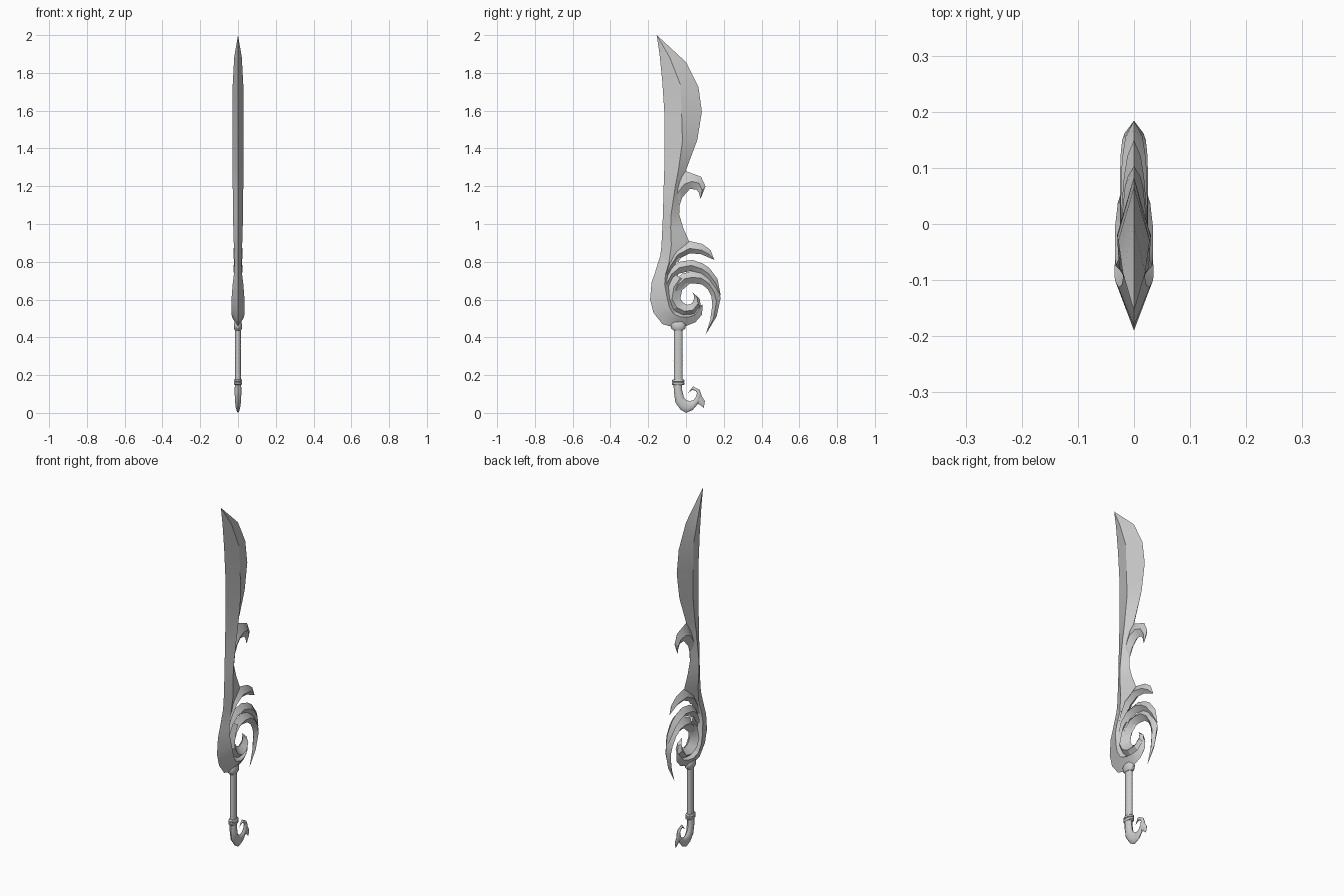
import bpy, bmesh, math

if "Cube" in bpy.data.objects:
    bpy.data.objects.remove(bpy.data.objects["Cube"], do_unlink=True)

# One plain metal colour
steel = bpy.data.materials.new("grey_steel")
steel.use_nodes = True
GREY = (0.6, 0.6, 0.6, 1)
steel.diffuse_color = GREY
steel.node_tree.nodes["Principled BSDF"].inputs["Base Color"].default_value = GREY


def loft(name, rings, angle):
    """Skin a list of equal-length point rings into a closed solid."""
    bm = bmesh.new()
    loops = [[bm.verts.new(p) for p in ring] for ring in rings]
    n = len(rings[0])
    for a, b in zip(loops, loops[1:]):
        for i in range(n):
            j = (i + 1) % n
            bm.faces.new((a[i], a[j], b[j], b[i]))
    bm.faces.new(loops[0])
    bm.faces.new(loops[-1])
    bmesh.ops.remove_doubles(bm, verts=bm.verts, dist=1e-5)
    bmesh.ops.recalc_face_normals(bm, faces=bm.faces)
    mesh = bpy.data.meshes.new(name)
    bm.to_mesh(mesh)
    bm.free()
    mesh.materials.append(steel)
    obj = bpy.data.objects.new(name, mesh)
    bpy.context.collection.objects.link(obj)
    bpy.ops.object.select_all(action='DESELECT')
    obj.select_set(True)
    bpy.context.view_layer.objects.active = obj
    bpy.ops.object.shade_smooth_by_angle(angle=math.radians(angle))
    return obj


def ribbon(name, rows, ridge=0.5, sides=0, angle=25):
    """Rows are (outer y, z, inner y, z, half thickness[, ridge position]).
    The section is a diamond, or an ellipse when sides is given."""
    rings = []
    for ay, az, by, bz, t, *r in rows:
        f = r[0] if r else ridge
        if sides:
            ang = [2 * math.pi * i / sides for i in range(sides)]
            section = [(0.5 - 0.5 * math.cos(a), math.sin(a)) for a in ang]
        else:
            section = [(0, 0), (f, 1), (1, 0), (f, -1)]
        rings.append([(s * t, ay + (by - ay) * u, az + (bz - az) * u) for u, s in section])
    return loft(name, rings, angle)


def turned(name, profile, cy, sides=14):
    """Oval upright part; profile is (z, x radius, y radius)."""
    ang = [2 * math.pi * i / sides for i in range(sides)]
    return loft(name, [[(rx * math.cos(a), cy + ry * math.sin(a), z) for a in ang]
                       for z, rx, ry in profile], 40)


# Blade: cutting edge, ridge and back
ribbon("blade", [
    (-.155, 2.0, -.155, 2.0, 0),
    (-.140, 1.90, 0, 1.857, .020, .38),
    (-.125, 1.75, .066, 1.725, .028, .50),
    (-.115, 1.60, .084, 1.595, .030, .46),
    (-.115, 1.43, .060, 1.445, .030, .55),
    (-.115, 1.285, 0, 1.285, .029, .65),
    (-.118, 1.20, -.030, 1.20, .028, .70),
    (-.122, 1.05, -.036, 1.05, .026, .50),
    (-.125, .98, -.015, .98, .025, .40),
    (-.130, .88, .020, .90, .022, .35),
    (-.140, .80, -.040, .80, .018, .50)])

# Hook on the back of the blade
ribbon("blade_hook", [
    (-.055, 1.21, -.060, 1.08, .015),
    (-.025, 1.27, -.033, 1.10, .020),
    (0, 1.28, -.020, 1.14, .022),
    (.040, 1.265, .020, 1.185, .020),
    (.080, 1.25, .055, 1.183, .016),
    (.103, 1.20, .068, 1.165, .011),
    (.077, 1.132, .077, 1.132, 0)])

# Guard: upper leaf
ribbon("guard_leaf", [
    (-.125, .74, -.100, .70, .015),
    (-.100, .80, -.070, .765, .020),
    (-.050, .87, -.040, .815, .024),
    (.018, .91, .020, .845, .023),
    (.087, .894, .080, .840, .018),
    (.130, .862, .115, .825, .012),
    (.150, .81, .150, .81, 0)], ridge=.6)

# Guard: outer and inner sweeping plumes
ribbon("outer_plume", [
    (-.110, .72, -.095, .64, .018),
    (-.080, .77, -.070, .70, .022),
    (-.034, .80, -.035, .738, .024),
    (.034, .81, .025, .752, .024),
    (.090, .79, .078, .735, .023),
    (.124, .767, .112, .71, .021),
    (.167, .709, .145, .665, .015),
    (.184, .62, .184, .62, 0)])
ribbon("inner_plume", [
    (-.085, .66, -.040, .60, .020),
    (-.060, .705, -.020, .655, .024),
    (-.020, .737, .005, .682, .025),
    (.030, .750, .035, .686, .025),
    (.080, .745, .085, .680, .025),
    (.130, .710, .115, .655, .024),
    (.165, .660, .135, .615, .021),
    (.184, .610, .139, .570, .017),
    (.162, .510, .128, .490, .010),
    (.103, .413, .103, .413, 0)])

# Guard: curl around the opening
ribbon("guard_curl", [
    (-.070, .74, .020, .685, .020),
    (-.100, .68, -.020, .650, .028),
    (-.110, .60, -.030, .605, .033),
    (-.080, .54, -.012, .580, .034),
    (-.020, .51, .010, .572, .034),
    (.040, .515, .033, .580, .029),
    (.080, .555, .043, .605, .021),
    (.072, .605, .042, .622, .013),
    (.034, .638, .034, .638, 0)], ridge=.45)

# Guard: broad crescent along the front
ribbon("guard_crescent", [
    (-.126, .90, -.080, .86, .012),
    (-.137, .83, -.070, .80, .018),
    (-.165, .74, -.090, .73, .022),
    (-.182, .69, -.090, .68, .028),
    (-.190, .60, -.070, .61, .034),
    (-.172, .53, -.060, .57, .035),
    (-.125, .47, -.045, .54, .034),
    (-.066, .453, -.010, .525, .032),
    (0, .460, .020, .525, .026),
    (.050, .480, .045, .530, .020),
    (.085, .520, .065, .560, .012),
    (.088, .575, .088, .575, 0)], ridge=.75)

# Grip with wrapped ridges, collar and ring
wrap = [(.17 + .29 * i / 24, .0145 + .0015 * (i % 2), .022 + .0025 * (i % 2))
        for i in range(25)]
turned("grip", wrap, -.041)
turned("grip_collar", [(.437, .016, .026), (.447, .021, .038), (.468, .022, .040),
                       (.485, .016, .030)], -.041)
turned("grip_ring", [(.148, .018, .029), (.152, .021, .034), (.160, .021, .034),
                     (.163, .018, .030), (.166, .021, .034), (.174, .021, .034),
                     (.178, .018, .029)], -.041)

# Pommel: tapering curl with a small spur
ribbon("pommel_curl", [
    (-.066, .160, -.020, .160, .017),
    (-.064, .110, -.020, .120, .019),
    (-.056, .055, -.012, .085, .017),
    (-.030, .018, 0, .068, .014),
    (0, 0, .020, .062, .010),
    (.035, .015, .040, .068, .009),
    (.065, .050, .053, .085, .009),
    (.082, .095, .058, .105, .009),
    (.072, .122, .050, .117, .008),
    (.038, .140, .034, .122, .006),
    (.010, .105, .010, .105, 0)], sides=10, angle=40)
ribbon("pommel_spur", [
    (.045, .050, .080, .095, .007),
    (.073, .044, .100, .062, .006),
    (.094, .026, .094, .026, 0)], sides=8, angle=40)
